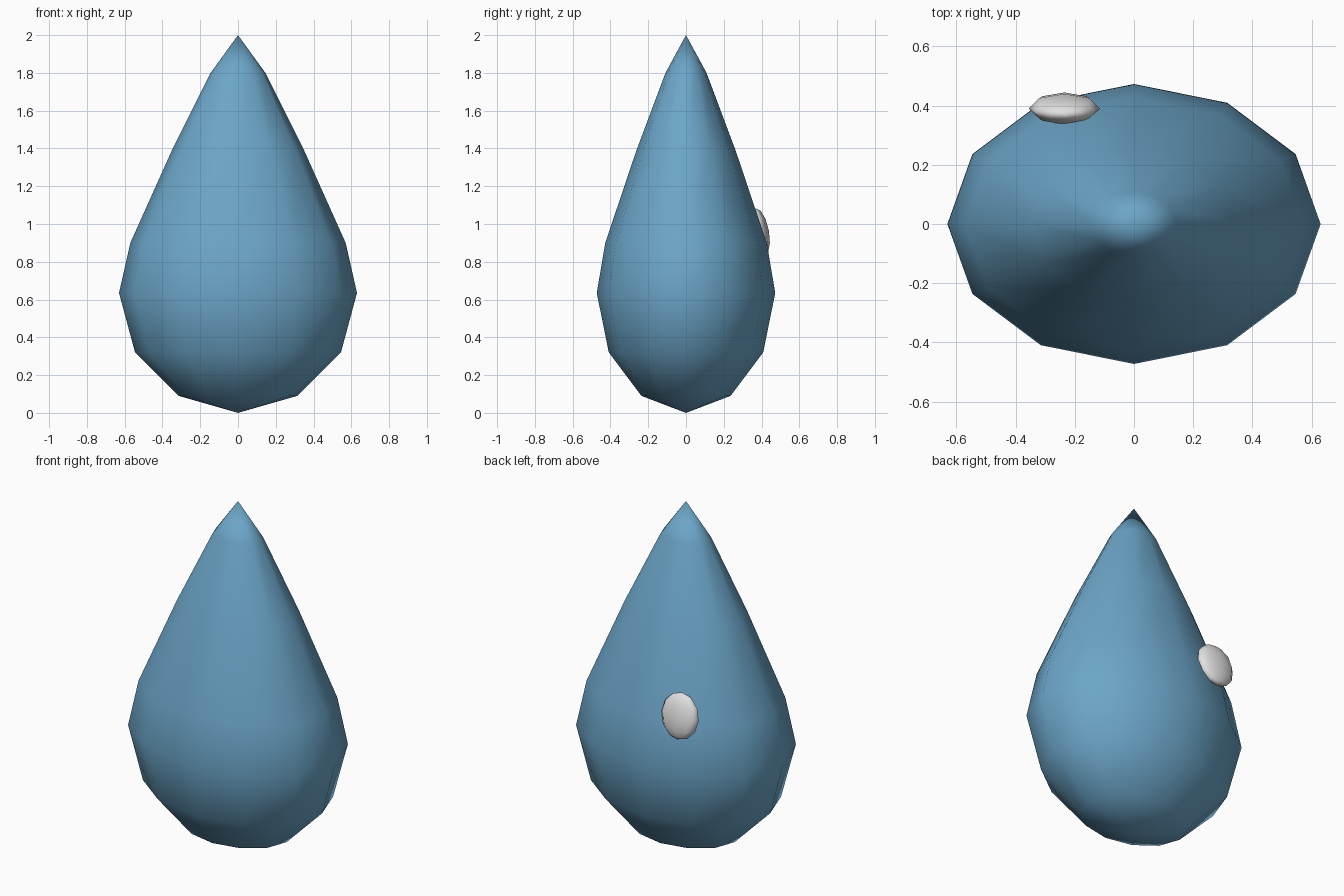
import bpy, bmesh, math

if "Cube" in bpy.data.objects:
    bpy.data.objects.remove(bpy.data.objects["Cube"])

SIDES = 12
DEPTH = 0.75  # front-to-back squash of the drop


def material(name, rgb):
    m = bpy.data.materials.new(name)
    m.diffuse_color = (*rgb, 1)
    m.use_nodes = True
    m.node_tree.nodes["Principled BSDF"].inputs["Base Color"].default_value = m.diffuse_color
    return m


def finish(bm, name, mat):
    bmesh.ops.recalc_face_normals(bm, faces=bm.faces)
    for f in bm.faces:
        f.smooth = True
    mesh = bpy.data.meshes.new(name)
    bm.to_mesh(mesh)
    bm.free()
    mesh.materials.append(mat)
    ob = bpy.data.objects.new(name, mesh)
    bpy.context.collection.objects.link(ob)
    return ob


blue = material("water blue", (0.15, 0.38, 0.58))
pale = material("pale grey", (0.75, 0.75, 0.75))

# Drop body: a profile of (radius, height) turned around z, closed by poles
profile = [(0.315, 0.09), (0.545, 0.32), (0.63, 0.635),
           (0.57, 0.9), (0.35, 1.39), (0.145, 1.8)]
bm = bmesh.new()
rings = []
for r, z in profile:
    angles = [2 * math.pi * i / SIDES for i in range(SIDES)]
    rings.append([bm.verts.new((r * math.cos(a), r * DEPTH * math.sin(a), z))
                  for a in angles])
bottom = bm.verts.new((0, 0, 0))
tip = bm.verts.new((0, 0, 2))
for i in range(SIDES):
    j = (i + 1) % SIDES
    bm.faces.new((bottom, rings[0][j], rings[0][i]))
    for low, high in zip(rings, rings[1:]):
        bm.faces.new((low[i], low[j], high[j], high[i]))
    bm.faces.new((rings[-1][i], rings[-1][j], tip))
finish(bm, "drop_body", blue)

# Highlight: small flattened bead set into the back
bm = bmesh.new()
bmesh.ops.create_uvsphere(bm, u_segments=8, v_segments=6, radius=1)
bead = finish(bm, "highlight_bead", pale)
bead.scale = (0.12, 0.05, 0.13)
bead.rotation_euler = (math.radians(10), 0, 0)
bead.location = (-0.235, 0.39, 0.955)
